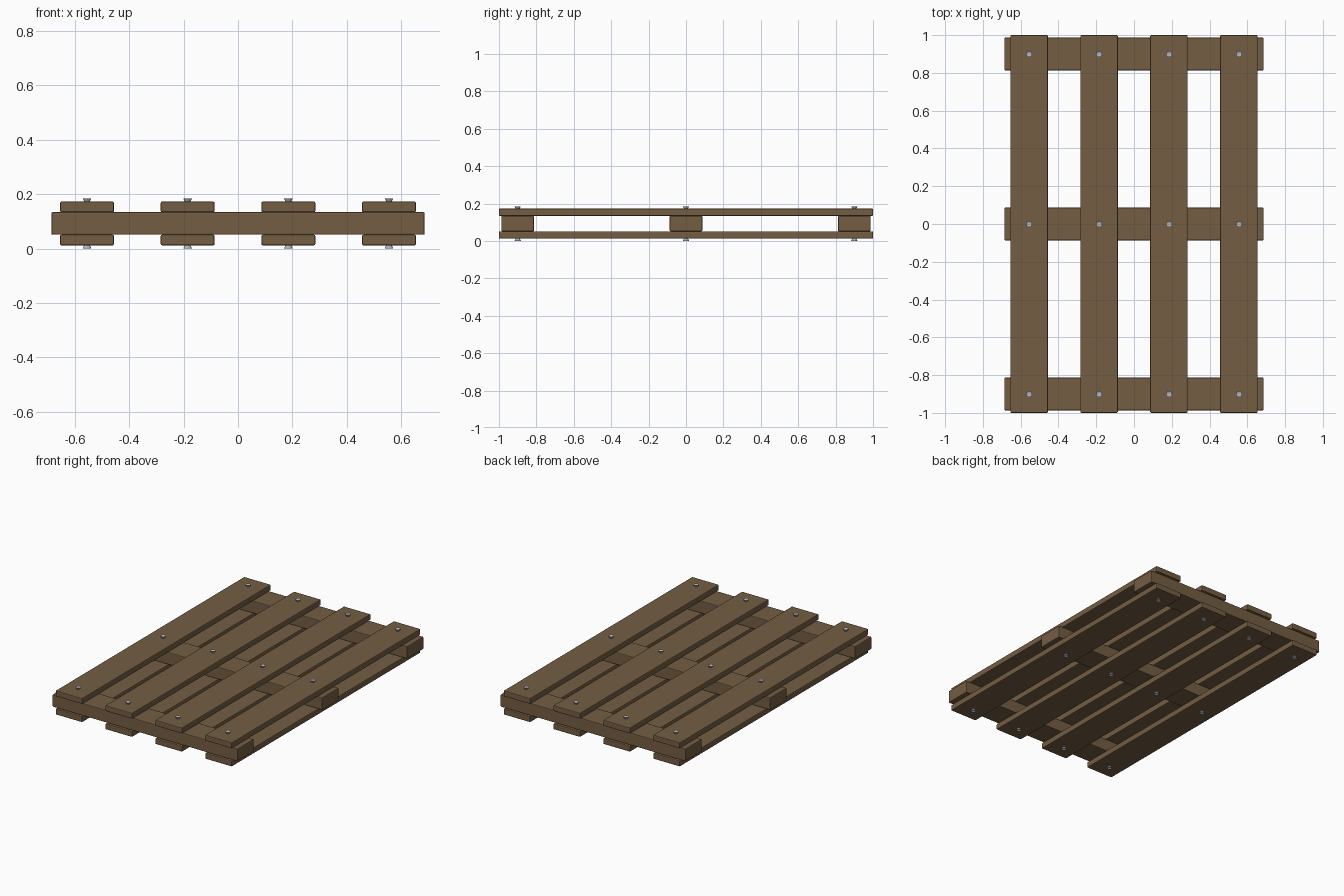
import bpy, bmesh, math
from mathutils import Matrix

if "Cube" in bpy.data.objects:
    bpy.data.objects.remove(bpy.data.objects["Cube"])


def material(name, rgb):
    m = bpy.data.materials.new(name)
    m.diffuse_color = (*rgb, 1)
    m.use_nodes = True
    m.node_tree.nodes["Principled BSDF"].inputs["Base Color"].default_value = m.diffuse_color
    return m


WOOD = material("brown wood", (0.175, 0.110, 0.055))
STEEL = material("grey steel", (0.42, 0.45, 0.48))


def add_object(name, bm, mat):
    mesh = bpy.data.meshes.new(name)
    bm.to_mesh(mesh)
    bm.free()
    mesh.materials.append(mat)
    ob = bpy.data.objects.new(name, mesh)
    bpy.context.collection.objects.link(ob)
    return ob


def board(name, center, size):
    bm = bmesh.new()
    bmesh.ops.create_cube(bm, size=1, matrix=Matrix.Translation(center) @ Matrix.Diagonal((*size, 1)))
    ob = add_object(name, bm, WOOD)
    bev = ob.modifiers.new("soft edges", 'BEVEL')
    bev.width = 0.005
    bev.segments = 2
    return ob


def screw(name, x, y, z, up):
    # countersunk head flaring outward from the slat, with a small hollow in its face
    bm = bmesh.new()
    bmesh.ops.create_cone(bm, cap_ends=True, segments=10, radius1=0.007, radius2=0.017, depth=0.02)
    cap = max(bm.faces, key=lambda f: f.calc_center_median().z)
    bmesh.ops.inset_region(bm, faces=[cap], thickness=0.009)
    bmesh.ops.translate(bm, verts=cap.verts, vec=(0, 0, -0.004))
    flip = Matrix.Identity(4) if up else Matrix.Rotation(math.pi, 4, 'X')
    bm.transform(Matrix.Translation((x, y, z)) @ flip)
    add_object(name, bm, STEEL)


SLAT_X = (-0.555, -0.185, 0.185, 0.555)
BEAM_Y = (-0.9, 0, 0.9)

# Cross beams
for y in BEAM_Y:
    board("cross_beam", (0, y, 0.0925), (1.372, 0.174, 0.083))

# Slats above and below, with screws over each beam
for x in SLAT_X:
    board("top_slat", (x, 0, 0.1535), (0.198, 2.0, 0.039))
    board("bottom_slat", (x, 0, 0.0315), (0.198, 2.0, 0.039))
    for y in BEAM_Y:
        screw("top_screw", x, y, 0.175, True)
        screw("bottom_screw", x, y, 0.010, False)
